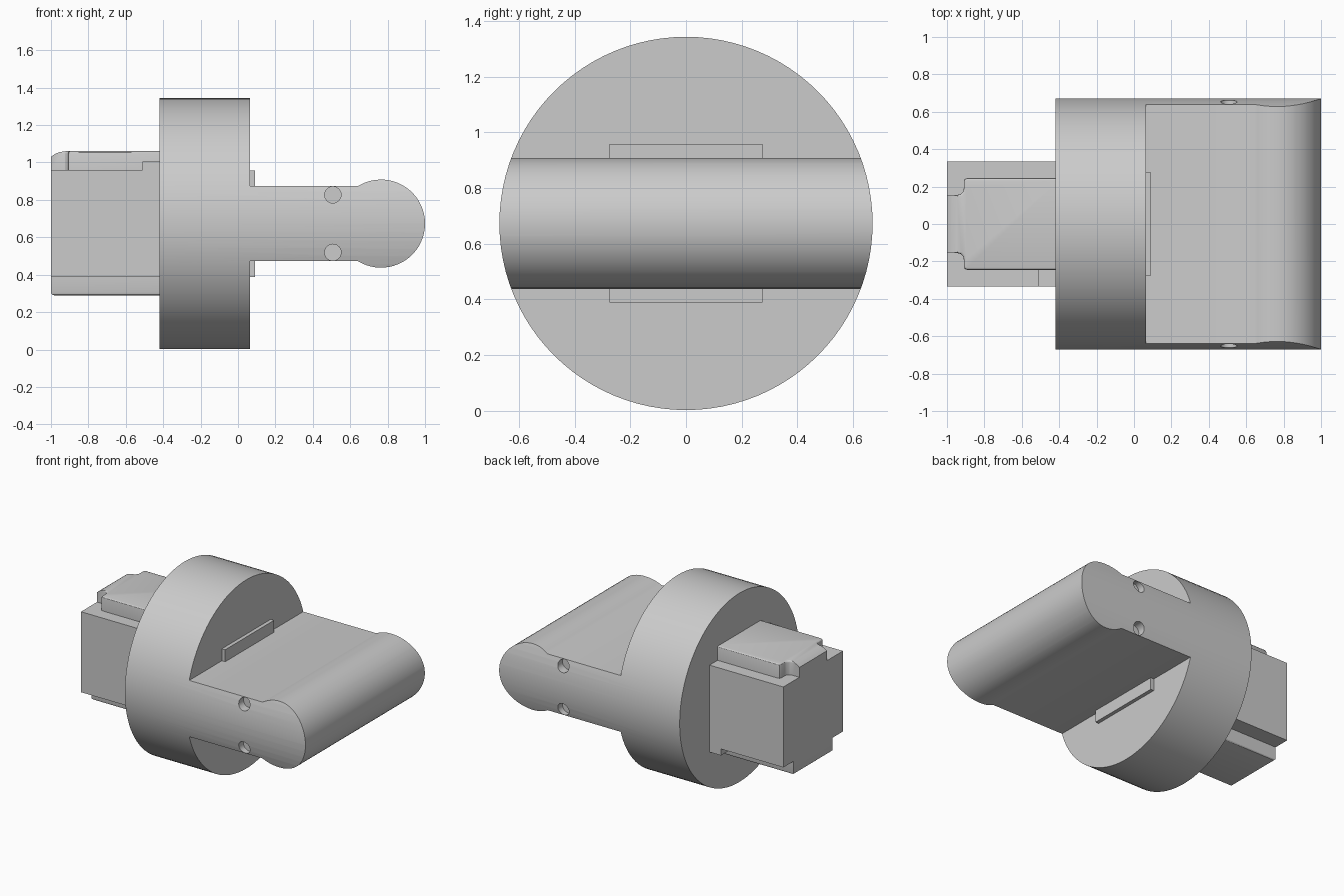
import bpy, bmesh, math
from mathutils import Matrix

if "Cube" in bpy.data.objects:
    bpy.data.objects.remove(bpy.data.objects["Cube"])

CZ, R = 0.673, 0.671          # shared axis height and radius


def finish(name, bm):
    bmesh.ops.recalc_face_normals(bm, faces=bm.faces)
    mesh = bpy.data.meshes.new(name)
    bm.to_mesh(mesh)
    bm.free()
    ob = bpy.data.objects.new(name, mesh)
    bpy.context.collection.objects.link(ob)
    return ob


def prism(name, pts, axis, lo, hi):
    """Extrude a 2D outline: axis 'y' takes (x, z) points, axis 'z' takes (x, y)."""
    bm = bmesh.new()
    place = (lambda p, t: (p[0], t, p[1])) if axis == 'y' else (lambda p, t: (p[0], p[1], t))
    a = [bm.verts.new(place(p, lo)) for p in pts]
    b = [bm.verts.new(place(p, hi)) for p in pts]
    bm.faces.new(a)
    bm.faces.new(b[::-1])
    for i in range(len(pts)):
        j = (i + 1) % len(pts)
        bm.faces.new((a[i], a[j], b[j], b[i]))
    return finish(name, bm)


def box(name, x0, x1, y0, y1, z0, z1):
    return prism(name, [(x0, y0), (x1, y0), (x1, y1), (x0, y1)], 'z', z0, z1)


def cylinder(name, r, length, centre, axis, segs):
    bm = bmesh.new()
    rot = Matrix.Rotation(math.pi / 2, 4, 'Y' if axis == 'x' else 'X')
    bmesh.ops.create_cone(bm, cap_ends=True, segments=segs, radius1=r, radius2=r,
                          depth=length, matrix=Matrix.Translation(centre) @ rot)
    return finish(name, bm)


def apply(ob, mod):
    bpy.context.view_layer.objects.active = ob
    bpy.ops.object.modifier_apply(modifier=mod.name)


def boolean(ob, cutter, op):
    mod = ob.modifiers.new("cut", 'BOOLEAN')
    mod.operation, mod.solver, mod.object = op, 'EXACT', cutter
    apply(ob, mod)
    bpy.data.objects.remove(cutter)


def bevel_edges(ob, width, z):
    """Round the edges lying at height z."""
    bm = bmesh.new()
    bm.from_mesh(ob.data)
    edges = [e for e in bm.edges if all(abs(v.co.z - z) < 1e-4 and v.co.x > -2 for v in e.verts)
             and not all(v.co.x > -0.41 for v in e.verts)]
    bmesh.ops.bevel(bm, geom=edges, offset=width, segments=3, profile=0.5, affect='EDGES')
    bm.to_mesh(ob.data)
    bm.free()


# knob: side profile (disc, blade, round bead) intersected with a cylinder
a0 = math.asin(0.2 / 0.2355)
bead = []
for i in range(41):
    a = (math.pi - a0) - 2 * (math.pi - a0) * i / 40
    bead.append((0.7645 + 0.2355 * math.cos(a), CZ + 0.2355 * math.sin(a)))
profile = [(-0.6, CZ - 0.8), (-0.6, CZ + 0.8), (0.065, CZ + 0.8), (0.065, CZ + 0.2)] + bead
profile += [(0.065, CZ - 0.2), (0.065, CZ - 0.8)]
knob = cylinder("knob", R, 1.52, (0.34, 0, CZ), 'x', 96)
boolean(knob, prism("profile", profile, 'y', -1, 1), 'INTERSECT')

# four blind pin holes in the blade edges
for sy in (-1, 1):
    for sz in (-1, 1):
        hole = cylinder("hole", 0.044, 0.2, (0.507, sy * 0.7, CZ + sz * 0.154), 'y', 24)
        boolean(knob, hole, 'DIFFERENCE')

# thin plate edge showing at the foot of the blade
plate = box("retaining_plate", 0.0, 0.091, -0.275, 0.275, 0.388, 0.958)

# rear block with corner steps, rotated half a turn from each other
block = box("rear_block", -1, -0.40, -0.335, 0.335, 0.388, 0.96)
step_top = box("upper_step", -0.51, -0.40, -0.335, -0.23, 0.95, 1.006)
step_bottom = box("lower_step", -0.51, -0.40, 0.20, 0.335, 0.342, 0.40)

# upper key: narrowed nose, rounded top edges
half = [(-1, 0.155), (-0.945, 0.155), (-0.925, 0.161), (-0.913, 0.175), (-0.91, 0.19),
        (-0.91, 0.228), (-0.905, 0.24), (-0.893, 0.245), (-0.40, 0.245)]
key = prism("upper_key", half + [(x, -y) for x, y in reversed(half)], 'z', 0.955, 1.06)
bevel_edges(key, 0.012, 1.06)
nose = [(-1.1, 1.03), (-1, 1.03), (-0.98, 1.045), (-0.955, 1.055), (-0.92, 1.0605),
        (-0.92, 1.2), (-1.1, 1.2)]
boolean(key, prism("nose_cut", nose, 'y', -0.5, 0.5), 'DIFFERENCE')

# lower key
lower = box("lower_key", -1, -0.40, -0.22, 0.22, 0.29, 0.395)
bevel_edges(lower, 0.016, 0.29)

# smooth the curved surfaces, keep corners sharp
for ob in (knob, key, lower):
    bpy.ops.object.select_all(action='DESELECT')
    ob.select_set(True)
    bpy.context.view_layer.objects.active = ob
    bpy.ops.object.shade_smooth_by_angle(angle=math.radians(30))
